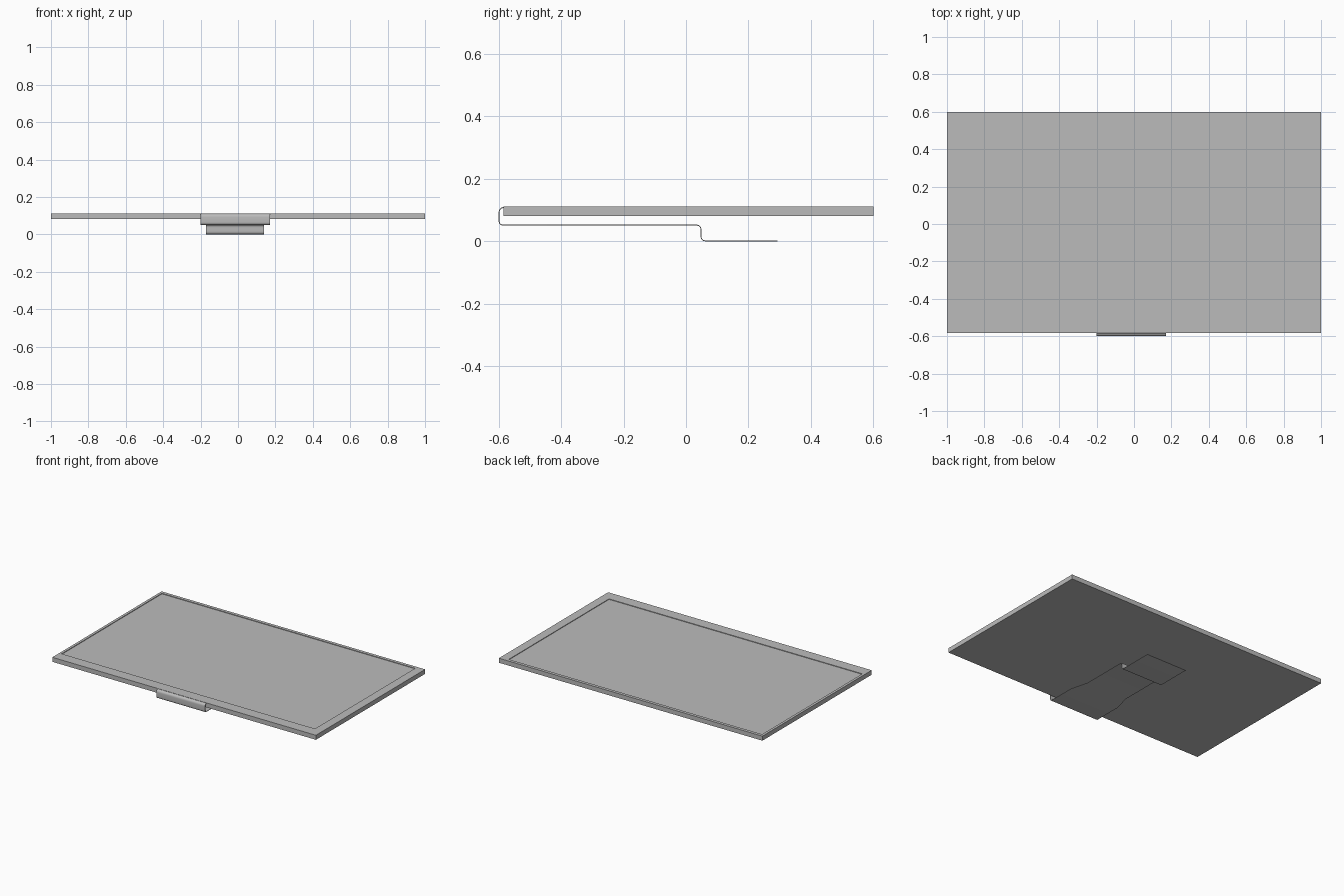
import bpy, bmesh, math
from mathutils import Vector

cube = bpy.data.objects.get("Cube")
if cube:
    bpy.data.objects.remove(cube, do_unlink=True)

grey = bpy.data.materials.new("plain grey")
grey.use_nodes = True
grey.diffuse_color = (0.5, 0.5, 0.5, 1)
grey.node_tree.nodes["Principled BSDF"].inputs["Base Color"].default_value = (0.5, 0.5, 0.5, 1)


def add_object(name, bm):
    bmesh.ops.recalc_face_normals(bm, faces=bm.faces)
    mesh = bpy.data.meshes.new(name)
    bm.to_mesh(mesh)
    bm.free()
    mesh.materials.append(grey)
    obj = bpy.data.objects.new(name, mesh)
    bpy.context.collection.objects.link(obj)
    return obj


# Display panel: a thin slab with a shallow, off-centre viewing area
BACK, FRONT, BOTTOM, TOP = 0.6, -0.584, 0.081, 0.112
bm = bmesh.new()
bmesh.ops.create_cube(bm, size=1)
for v in bm.verts:
    v.co = (2 * v.co.x,
            BACK if v.co.y > 0 else FRONT,
            TOP if v.co.z > 0 else BOTTOM)
top = max(bm.faces, key=lambda f: f.calc_center_median().z)
bmesh.ops.inset_individual(bm, faces=[top], thickness=0.02)
for v in top.verts:
    v.co.x = 0.94 if v.co.x > 0 else -0.982
    v.co.y = 0.578 if v.co.y > 0 else -0.508
well = bmesh.ops.extrude_discrete_faces(bm, faces=[top])["faces"][0]
for v in well.verts:
    v.co.z -= 0.004
add_object("display_panel", bm)


# Ribbon cable: a thin sheet wrapped under the panel, stepping down to a pad
def rounded_path(corners, steps=6):
    """Round each (y, z, radius) corner with a short curve."""
    points = []
    for i, (y, z, r) in enumerate(corners):
        p = Vector((y, z))
        if r == 0:
            points.append(p)
            continue
        a = p + (Vector(corners[i - 1][:2]) - p).normalized() * r
        b = p + (Vector(corners[i + 1][:2]) - p).normalized() * r
        for s in range(steps + 1):
            t = s / steps
            points.append(a * (1 - t) ** 2 + p * 2 * t * (1 - t) + b * t * t)
    return points


THICK = 0.003
LOW, MID = THICK / 2, 0.052
path = rounded_path([
    (FRONT, 0.109, 0), (-0.5985, 0.105, 0.013), (-0.5985, MID, 0.014),
    (-0.4, MID, 0), (-0.28, MID, 0),
    (0.048, MID, 0.016), (0.048, LOW, 0.016), (0.293, LOW, 0)])

bm = bmesh.new()
rows = []
wide = True
for p in path:
    # The wide root narrows once the path passes the taper
    if p.x > -0.3:
        wide = False
    left, right = (0.17, -0.2) if wide else (0.138, -0.17)
    rows.append([bm.verts.new((x, p.x, p.y)) for x in (left, right)])
for a, b in zip(rows, rows[1:]):
    bm.faces.new((a[0], a[1], b[1], b[0]))
ribbon = add_object("ribbon_cable", bm)

solid = ribbon.modifiers.new("thickness", "SOLIDIFY")
solid.thickness = THICK
solid.offset = 0

bpy.ops.object.select_all(action="DESELECT")
ribbon.select_set(True)
bpy.context.view_layer.objects.active = ribbon
bpy.ops.object.modifier_apply(modifier=solid.name)
bpy.ops.object.shade_smooth_by_angle(angle=math.radians(35))
